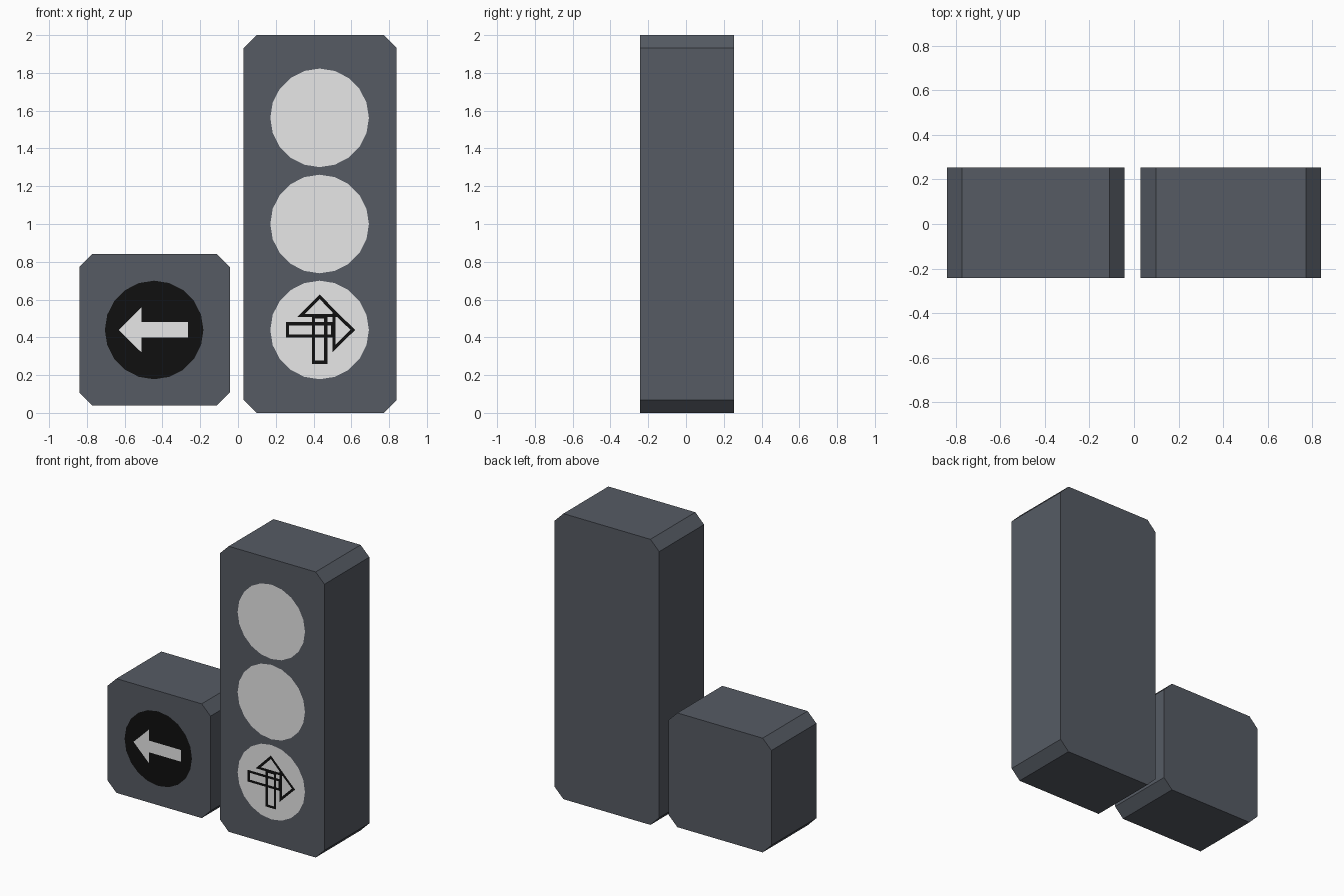
import bpy, bmesh, math

if "Cube" in bpy.data.objects:
    bpy.data.objects.remove(bpy.data.objects["Cube"])

FRONT, BACK = -0.243, 0.254      # housing depth
DISC_Y, MARK_Y = -0.2485, -0.254  # lens plates and arrow plates, in front of the housing


def material(name, rgb):
    m = bpy.data.materials.new(name)
    m.diffuse_color = (*rgb, 1)
    m.use_nodes = True
    m.node_tree.nodes["Principled BSDF"].inputs["Base Color"].default_value = m.diffuse_color
    return m


HOUSING = material("slate_grey", (0.093, 0.105, 0.127))
LENS = material("light_grey", (0.8, 0.8, 0.8))
BLACK = material("black", (0.005, 0.005, 0.005))


def profile(name, mat, outlines, y, depth=0, stroke=0):
    """Flat front-facing shapes (x, z counter-clockwise), optionally extruded or hollowed."""
    bm = bmesh.new()
    for pts in outlines:
        f = bm.faces.new([bm.verts.new((x, y, z)) for x, z in pts])
        f.normal_update()
        if stroke:
            bmesh.ops.inset_region(bm, faces=[f], thickness=stroke,
                                   use_boundary=True, use_even_offset=True)
            bmesh.ops.delete(bm, geom=[f], context='FACES')
        if depth:
            back = bmesh.ops.extrude_face_region(bm, geom=[f], use_keep_orig=True)
            bmesh.ops.translate(bm, vec=(0, depth, 0),
                                verts=[v for v in back["geom"] if isinstance(v, bmesh.types.BMVert)])
            bmesh.ops.recalc_face_normals(bm, faces=bm.faces)
    me = bpy.data.meshes.new(name)
    bm.to_mesh(me)
    bm.free()
    me.materials.append(mat)
    ob = bpy.data.objects.new(name, me)
    bpy.context.collection.objects.link(ob)
    return ob


def housing(name, x0, x1, z0, z1, c=0.068):
    pts = [(x0 + c, z0), (x1 - c, z0), (x1, z0 + c), (x1, z1 - c),
           (x1 - c, z1), (x0 + c, z1), (x0, z1 - c), (x0, z0 + c)]
    profile(name, HOUSING, [pts], FRONT, depth=BACK - FRONT)


def disc(name, mat, cx, cz, r=0.261, n=20):
    pts = [(cx + r * math.cos(math.tau * i / n), cz + r * math.sin(math.tau * i / n))
           for i in range(n)]
    profile(name, mat, [pts], DISC_Y)


def arrow(cx, cz, angle):
    """Head triangle and shaft rectangle of an arrow, turned from pointing right."""
    head = [(0.068, -0.118), (0.188, 0), (0.068, 0.118)]
    shaft = [(-0.179, -0.041), (0.078, -0.041), (0.078, 0.041), (-0.179, 0.041)]
    c, s = math.cos(angle), math.sin(angle)
    return [[(cx + x * c - z * s, cz + x * s + z * c) for x, z in part]
            for part in (head, shaft)]


# Main three-lamp housing and the small side housing
housing("main_housing", 0.03, 0.84, 0.0, 2.0)
housing("side_housing", -0.84, -0.043, 0.04, 0.84)

# Lenses
for name, z in (("bottom_lens", 0.439), ("middle_lens", 1.0), ("top_lens", 1.562)):
    disc(name, LENS, 0.432, z)
disc("side_lens", BLACK, -0.444, 0.439)

# Outlined arrows on the bottom lens, solid arrow on the side lens
profile("right_arrow_outline", BLACK, arrow(0.432, 0.439, 0), MARK_Y, stroke=0.017)
profile("up_arrow_outline", BLACK, arrow(0.432, 0.439, math.pi / 2), MARK_Y + 0.001, stroke=0.017)
profile("left_arrow", LENS, arrow(-0.444, 0.439, math.pi), MARK_Y)
